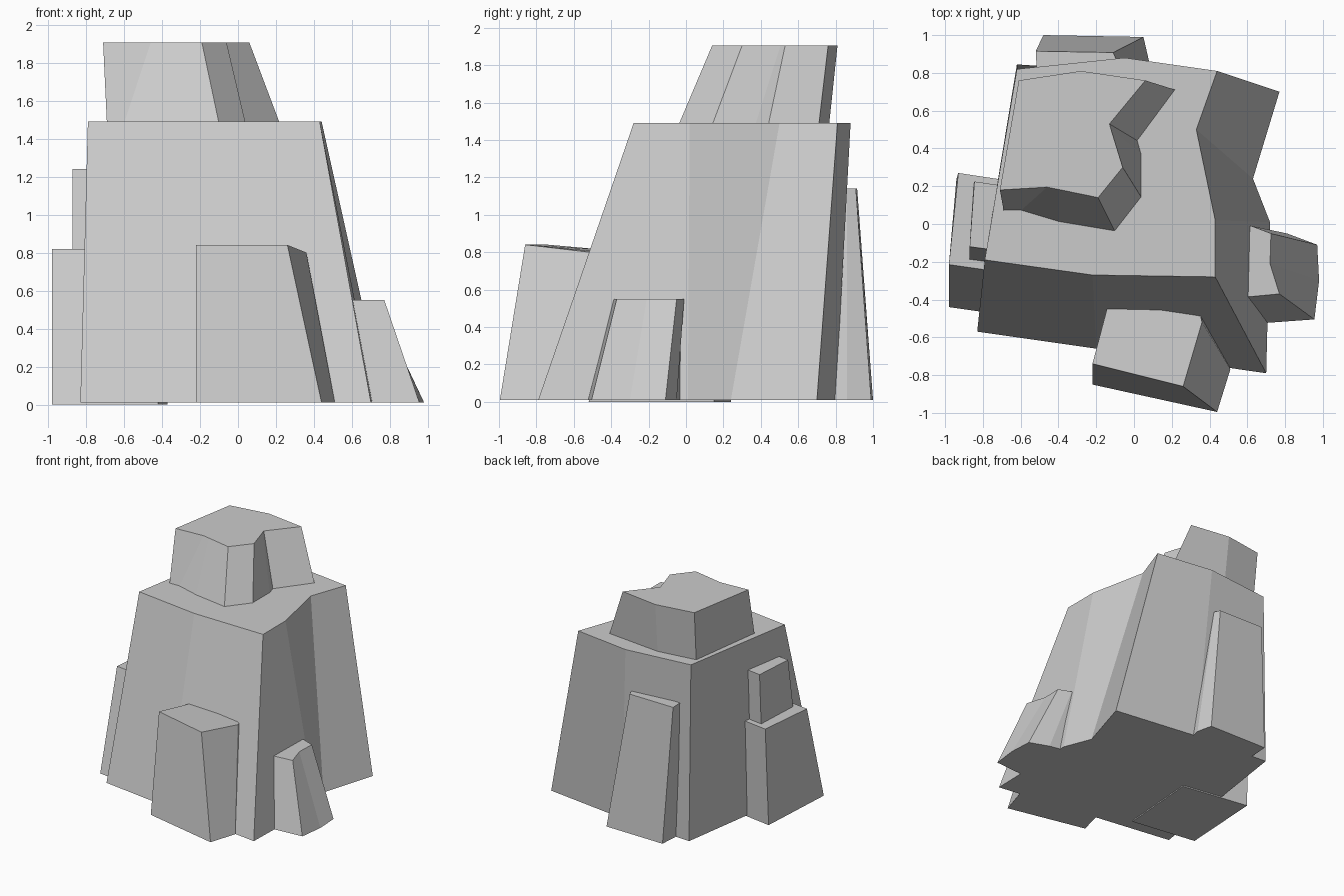
import bpy
import bmesh


def block(name, z0, z1, rings):
    """Faceted rock block: rings is a list of (bottom x, bottom y, top x, top y[, top z])."""
    bm = bmesh.new()
    low = [bm.verts.new((c[0], c[1], z0)) for c in rings]
    high = [bm.verts.new((c[2], c[3], c[4] if len(c) > 4 else z1)) for c in rings]
    n = len(rings)
    bm.faces.new(low[::-1])
    bm.faces.new(high)
    for i in range(n):
        j = (i + 1) % n
        bm.faces.new((low[i], low[j], high[j], high[i]))
    bmesh.ops.recalc_face_normals(bm, faces=bm.faces)
    mesh = bpy.data.meshes.new(name)
    bm.to_mesh(mesh)
    bm.free()
    ob = bpy.data.objects.new(name, mesh)
    bpy.context.collection.objects.link(ob)
    return ob


# main tapering rock mass
block("rock_body", 0.01, 1.49, [
    (-0.83, -0.57, -0.79, -0.19), (-0.20, -0.66, -0.22, -0.27),
    (0.70, -0.79, 0.43, -0.28), (0.72, 0.01, 0.43, 0.02),
    (0.63, 0.24, 0.33, 0.50), (0.77, 0.70, 0.44, 0.81),
    (0.04, 0.80, -0.05, 0.88), (-0.62, 0.845, -0.62, 0.82)])

# summit block with a notch in its right side
block("rock_cap", 1.48, 1.905, [
    (-0.69, 0.07, -0.71, 0.18), (-0.60, 0.07, -0.46, 0.195),
    (-0.40, 0.01, -0.40, 0.183), (-0.10, -0.04, -0.19, 0.14),
    (0.04, 0.14, -0.06, 0.30), (0.04, 0.37, -0.123, 0.505),
    (0.02, 0.44, -0.13, 0.53), (0.22, 0.71, 0.06, 0.76),
    (-0.27, 0.765, -0.28, 0.81), (-0.60, 0.72, -0.61, 0.76)])

# front buttress with a slanted top
block("front_buttress", 0.01, 0.84, [
    (-0.22, -0.85, -0.22, -0.74), (0.44, -0.995, 0.26, -0.86),
    (0.51, -0.77, 0.36, -0.52, 0.80), (0.48, -0.62, 0.34, -0.43, 0.80),
    (-0.12, -0.47, -0.13, -0.40, 0.81)])

# right buttress with a chipped outer face
block("right_buttress", 0.01, 0.55, [
    (0.61, -0.53, 0.61, -0.385), (0.955, -0.505, 0.77, -0.37),
    (0.98, -0.30, 0.72, -0.21), (0.97, -0.11, 0.725, -0.05),
    (0.81, -0.05, 0.62, -0.01), (0.55, 0.0, 0.52, -0.01),
    (0.50, -0.50, 0.48, -0.38)])

# two stepped ledges on the left
block("left_ledge_lower", 0.0, 0.82, [
    (-0.98, -0.44, -0.98, -0.215), (-0.42, -0.52, -0.45, -0.29),
    (-0.37, 0.15, -0.40, 0.19), (-0.94, 0.24, -0.93, 0.27)])
block("left_ledge_upper", 0.80, 1.24, [
    (-0.87, -0.19, -0.87, -0.12), (-0.50, -0.24, -0.50, -0.17),
    (-0.47, 0.15, -0.47, 0.17), (-0.85, 0.21, -0.845, 0.225)])

# back buttress
block("back_buttress", 0.01, 1.14, [
    (-0.48, 1.0, -0.52, 0.915), (0.05, 0.99, -0.11, 0.908),
    (0.08, 0.86, -0.09, 0.86), (0.05, 0.70, -0.10, 0.72),
    (-0.50, 0.70, -0.51, 0.72)])
